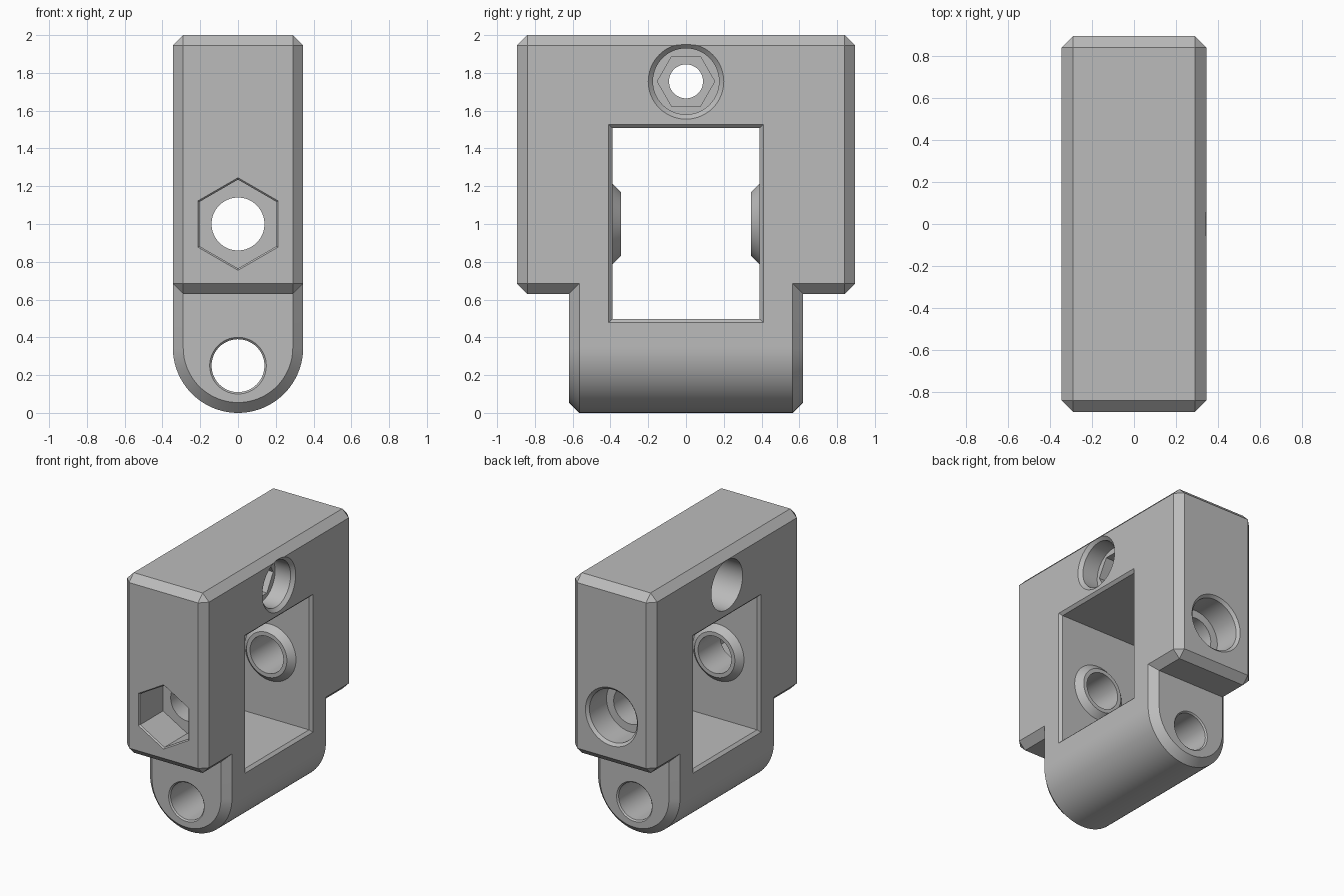
import bpy, bmesh
from math import cos, sin, pi, radians

cube = bpy.data.objects.get("Cube")
if cube:
    bpy.data.objects.remove(cube, do_unlink=True)

grey = bpy.data.materials.new("plain grey")
grey.use_nodes = True
grey.diffuse_color = (0.5, 0.5, 0.5, 1)
grey.node_tree.nodes["Principled BSDF"].inputs["Base Color"].default_value = (0.5, 0.5, 0.5, 1)

W = 0.345      # half thickness of the block
CH = 0.055     # outer chamfer


def finish(name, bm):
    bmesh.ops.recalc_face_normals(bm, faces=bm.faces)
    mesh = bpy.data.meshes.new(name)
    bm.to_mesh(mesh)
    bm.free()
    mesh.materials.append(grey)
    obj = bpy.data.objects.new(name, mesh)
    bpy.context.collection.objects.link(obj)
    return obj


def loft(name, rings):
    """Closed solid through a row of equal point rings."""
    bm = bmesh.new()
    loops = [[bm.verts.new(p) for p in ring] for ring in rings]
    n = len(loops[0])
    for a, b in zip(loops, loops[1:]):
        for i in range(n):
            j = (i + 1) % n
            bm.faces.new((a[i], a[j], b[j], b[i]))
    bm.faces.new(loops[0])
    bm.faces.new(loops[-1])
    return finish(name, bm)


def turned(name, axis, z, profile, sides=64):
    """Turned or hexagonal solid along x or y; profile is (position, radius)."""
    phase = pi / 6 if axis == "y" else 0
    rings = []
    for t, r in profile:
        angles = [phase + 2 * pi * i / sides for i in range(sides)]
        uv = [(r * cos(a), z + r * sin(a)) for a in angles]
        rings.append([(u, t, v) if axis == "y" else (t, u, v) for u, v in uv])
    return loft(name, rings)


def combine(body, tool, operation):
    tool.hide_render = True
    mod = body.modifiers.new(tool.name, "BOOLEAN")
    mod.operation = operation
    mod.solver = "EXACT"
    mod.object = tool
    bpy.context.view_layer.objects.active = body
    bpy.ops.object.modifier_apply(modifier=mod.name)
    bpy.data.objects.remove(tool, do_unlink=True)


# Upper block with chamfered edges
bm = bmesh.new()
bmesh.ops.create_cube(bm, size=1)
for v in bm.verts:
    v.co = (v.co.x * 2 * W, v.co.y * 1.79, 1.315 + v.co.z * 1.37)
bmesh.ops.bevel(bm, geom=bm.edges[:], offset=CH, segments=1, affect="EDGES")
body = finish("mount_block", bm)


# Lower lug with a rounded underside and chamfered ends
def lug_ring(y, r, steps=48):
    arc = [(r * cos(pi + pi * i / steps), y, W + r * sin(pi + pi * i / steps))
           for i in range(steps + 1)]
    return [(-r, y, 0.8)] + arc + [(r, y, 0.8)]


END = 0.62
lug = loft("lower_lug", [lug_ring(-END, W - CH), lug_ring(CH - END, W),
                         lug_ring(END - CH, W), lug_ring(END, W - CH)])
combine(body, lug, "UNION")


# Window with a small chamfer on both sides
def window_ring(x, h):
    return [(x, sy * h, 1.003 + sz * (h + 0.115))
            for sy, sz in ((-1, -1), (1, -1), (1, 1), (-1, 1))]


window = loft("window_cutter", [window_ring(-W - 0.01, 0.42), window_ring(0.02 - W, 0.39),
                                window_ring(W - 0.02, 0.39), window_ring(W + 0.01, 0.42)])
combine(body, window, "DIFFERENCE")

# Tapered bosses inside the window
for s in (-1, 1):
    boss = turned("boss", "y", 1, [(s * 0.45, 0.215), (s * 0.39, 0.215), (s * 0.345, 0.17)])
    combine(body, boss, "UNION")

# Bolt hole, hexagonal nut pocket in front and round recess behind
cutters = [
    turned("bolt_hole", "y", 1, [(-0.8, 0.14), (0.8, 0.14)]),
    turned("nut_pocket", "y", 1, [(-0.91, 0.26), (-0.885, 0.235), (-0.61, 0.235)], 6),
    turned("head_recess", "y", 1, [(0.915, 0.24), (0.875, 0.2), (0.67, 0.2)]),
    # Pivot hole through the lug
    turned("pivot_hole", "y", 0.25, [(-0.63, 0.16), (-0.61, 0.14), (0.61, 0.14), (0.63, 0.16)]),
    # Cross hole near the top
    turned("cross_hole", "x", 1.755, [(-0.3, 0.09), (0.3, 0.09)]),
    turned("cross_recess_left", "x", 1.755, [(0.36, 0.215), (0.32, 0.175), (0.19, 0.175)]),
    turned("cross_hex", "x", 1.755, [(0.22, 0.152), (0.05, 0.152)], 6),
    turned("cross_recess_right", "x", 1.755, [(-0.4, 0.188), (-0.05, 0.188)]),
]
for cutter in cutters:
    combine(body, cutter, "DIFFERENCE")

bpy.ops.object.select_all(action="DESELECT")
body.select_set(True)
bpy.context.view_layer.objects.active = body
bpy.ops.object.shade_smooth_by_angle(angle=radians(20))
